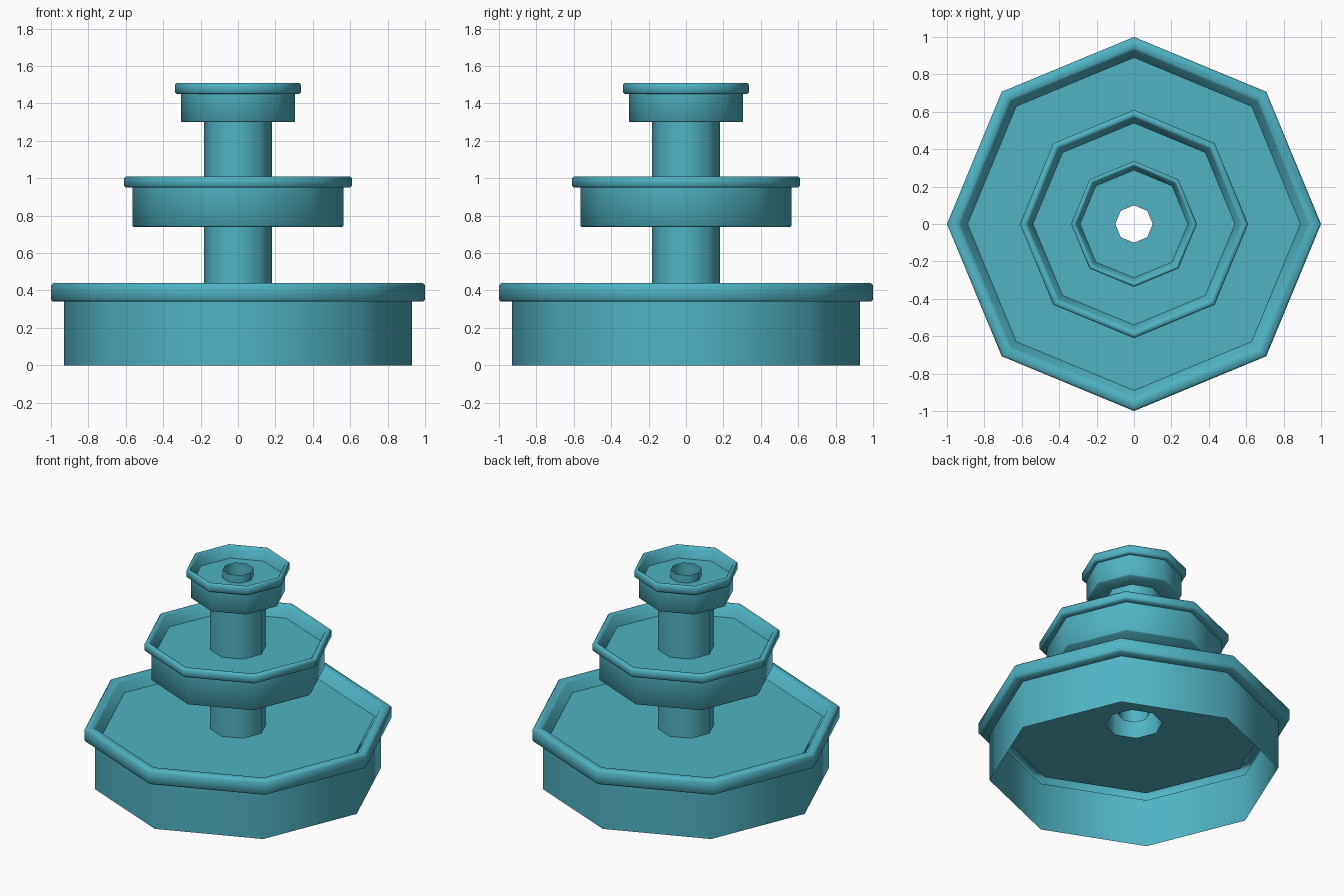
import bpy, bmesh, math

if "Cube" in bpy.data.objects:
    bpy.data.objects.remove(bpy.data.objects["Cube"])

SIDES = 8
mat = bpy.data.materials.new("teal")
mat.diffuse_color = (0.08, 0.45, 0.55, 1)
mat.use_nodes = True
mat.node_tree.nodes["Principled BSDF"].inputs["Base Color"].default_value = mat.diffuse_color


def lathe(name, profile):
    """Spin an open (radius, z) profile into an eight-sided shell."""
    bm = bmesh.new()
    rings = []
    for r, z in profile:
        rings.append([bm.verts.new((r * math.cos(2 * math.pi * i / SIDES),
                                    r * math.sin(2 * math.pi * i / SIDES), z))
                      for i in range(SIDES)])
    for a, b in zip(rings, rings[1:]):
        for i in range(SIDES):
            j = (i + 1) % SIDES
            bm.faces.new((a[i], a[j], b[j], b[i]))
    me = bpy.data.meshes.new(name)
    bm.to_mesh(me)
    bm.free()
    me.materials.append(mat)
    ob = bpy.data.objects.new(name, me)
    bpy.context.collection.objects.link(ob)
    bpy.ops.object.select_all(action='DESELECT')
    ob.select_set(True)
    bpy.context.view_layer.objects.active = ob
    bpy.ops.object.shade_smooth_by_angle(angle=math.radians(50))
    return ob


def rim(wall, outer, lip, floor, z0, z1, zf, b):
    """Overhanging bevelled rim, sloping down inside to the basin floor."""
    return [(wall, z0), (outer - b, z0), (outer, z0 + b), (outer, z1 - b),
            (outer - b, z1), (lip + b, z1), (lip, z1 - b), (floor, zf)]


COL = 0.183   # column radius
PIPE = 0.10   # inner pipe radius

# Open-bottomed base with its wide basin
lathe("base_basin", [(0.93, 0)] + rim(0.93, 1.0, 0.93, 0.89, 0.34, 0.44, 0.37, 0.012)
      + [(COL, 0.37)])

# Columns between the tiers
lathe("lower_column", [(COL, 0.37), (COL, 0.74)])
lathe("upper_column", [(COL, 0.93), (COL, 1.30)])

# Middle bowl
lathe("middle_bowl", [(COL, 0.74), (0.557, 0.74), (0.565, 0.748)]
      + rim(0.565, 0.61, 0.57, 0.54, 0.95, 1.01, 0.93, 0.01) + [(COL, 0.93)])

# Top bowl
lathe("top_bowl", [(COL, 1.30), (0.299, 1.30), (0.306, 1.307)]
      + rim(0.306, 0.336, 0.31, 0.288, 1.45, 1.51, 1.43, 0.008) + [(PIPE, 1.43)])

# Water pipe running up through the columns to the spout
lathe("spout_pipe", [(PIPE, 0.44), (PIPE, 1.485)])
